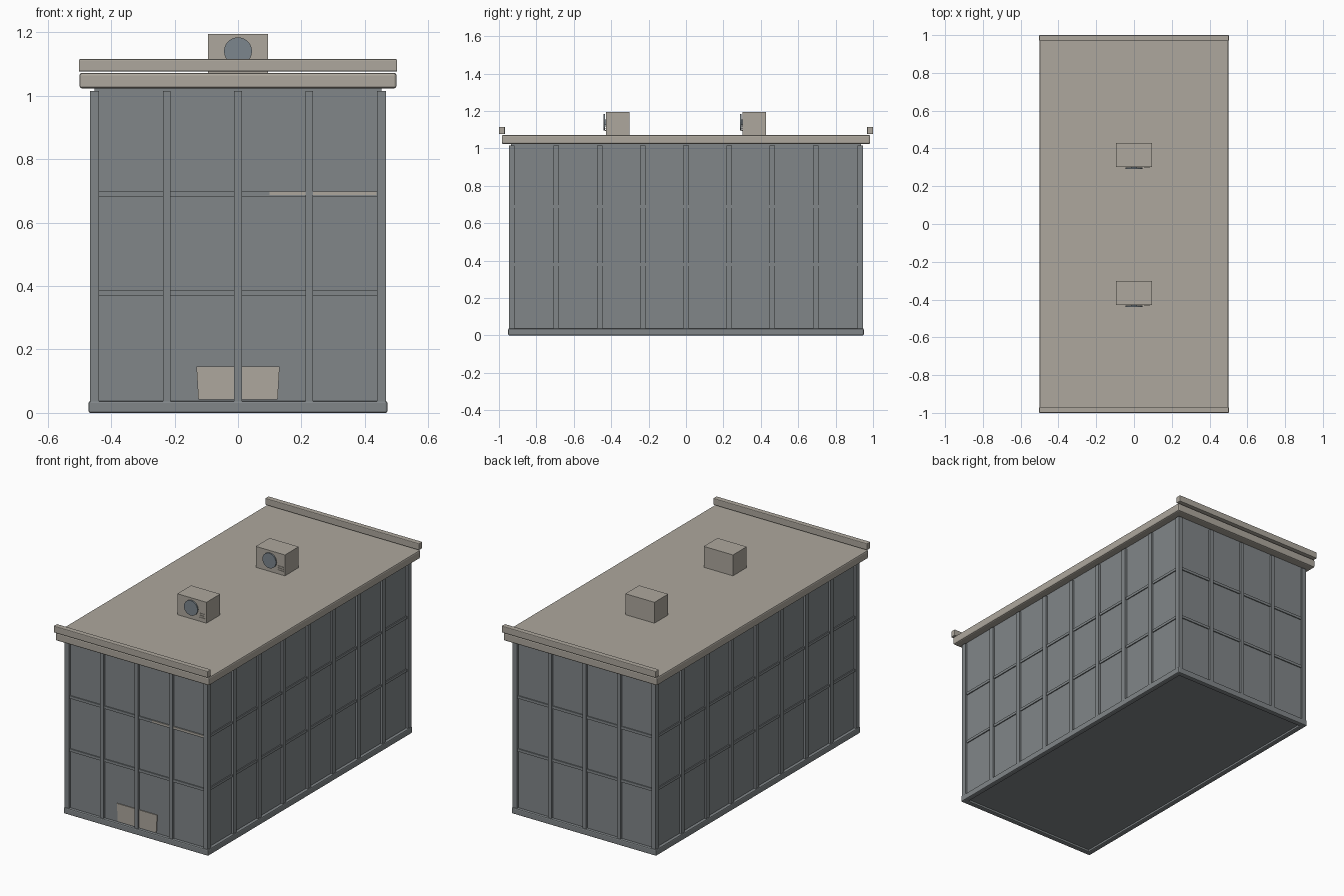
import bpy
import math

cube = bpy.data.objects.get("Cube")
if cube:
    bpy.data.objects.remove(cube, do_unlink=True)


def material(name, rgb):
    m = bpy.data.materials.new(name)
    m.use_nodes = True
    m.diffuse_color = (*rgb, 1)
    m.node_tree.nodes["Principled BSDF"].inputs["Base Color"].default_value = (*rgb, 1)
    return m


GLASS = material("slate grey", (0.22, 0.24, 0.25))
STONE = material("warm stone", (0.42, 0.39, 0.34))
FAN = material("fan blue grey", (0.20, 0.24, 0.27))


def box(name, x, y, z, mat, bevel=0):
    """Box spanning the (min, max) pairs x, y, z."""
    bpy.ops.mesh.primitive_cube_add(size=1, location=[sum(s) / 2 for s in (x, y, z)])
    ob = bpy.context.object
    ob.name = name
    ob.scale = [s[1] - s[0] for s in (x, y, z)]
    bpy.ops.object.transform_apply(location=False, rotation=False, scale=True)
    ob.data.materials.append(mat)
    if bevel:
        mod = ob.modifiers.new("edge", 'BEVEL')
        mod.width = bevel
        mod.segments = 2
    return ob


def around(c, half):
    return (c - half, c + half)


W, L = 0.453, 0.935          # wall half width and half length
OUT = 0.012                  # how far the frame stands out
TOP = 1.015

# Main body
box("wall_block", (-W, W), (-L, L), (0.012, 1.03), GLASS)

# Base rim, open underneath
for s in (-1, 1):
    box("base_rim_side", around(s * 0.455, 0.016), (-0.951, 0.951), (0, 0.037), GLASS, 0.006)
    box("base_rim_end", (-0.471, 0.471), around(s * 0.935, 0.016), (0, 0.037), GLASS, 0.006)

# Corner posts
for sx in (-1, 1):
    for sy in (-1, 1):
        box("corner_post", around(sx * 0.452, 0.014), around(sy * 0.932, 0.015), (0.03, TOP), GLASS)

# Vertical mullions
for s in (-1, 1):
    for i in (-1, 0, 1):
        box("end_mullion", around(i * 0.225, 0.012), around(s * L, OUT), (0.03, TOP), GLASS)
    for i in range(-3, 4):
        box("side_mullion", around(s * W, OUT), around(i * 0.231, 0.015), (0.03, TOP), GLASS)

# Horizontal transoms
for z in (0.378, 0.69):
    for s in (-1, 1):
        box("end_transom", (-W, W), around(s * L, 0.006), around(z, 0.008), GLASS)
        box("side_transom", around(s * W, 0.006), (-L, L), around(z, 0.008), GLASS)

# Pale strip on the front transom, either side of the mullion
for a, b in ((0.1, 0.213), (0.237, 0.437)):
    box("pale_strip", (a, b), (-L - 0.008, -L), (0.687, 0.698), STONE)

# Double door at the foot of the front wall
for s in (-1, 1):
    door = box("door_leaf", tuple(sorted((s * 0.012, s * 0.131))), (-L - 0.005, -L),
               (0.042, 0.146), STONE)
    for v in door.data.vertices:
        if v.co.z < 0 and v.co.x * s > 0:
            v.co.x -= s * 0.006

# Roof slab and end rails
box("roof_slab", (-0.5, 0.5), (-0.985, 0.985), (1.023, 1.072), STONE, 0.008)
for s in (-1, 1):
    box("roof_rail", (-0.502, 0.502), around(s * 0.984, 0.016), (1.076, 1.115), STONE, 0.004)

# Roof ventilation units
for c in (-0.365, 0.365):
    front = c - 0.064
    box("vent_unit", (-0.095, 0.095), around(c, 0.064), (1.065, 1.195), STONE)
    bpy.ops.mesh.primitive_cylinder_add(vertices=24, radius=0.044, depth=0.008,
                                        location=(0, front - 0.007, 1.14),
                                        rotation=(math.pi / 2, 0, 0))
    fan = bpy.context.object
    fan.name = "vent_fan"
    fan.data.materials.append(FAN)
    box("fan_hub", around(0, 0.015), (front - 0.006, front), around(1.14, 0.015), FAN)
    for z in (1.095, 1.107, 1.119):
        box("vent_slat", (0.052, 0.086), (front - 0.003, front), around(z, 0.002), STONE)
